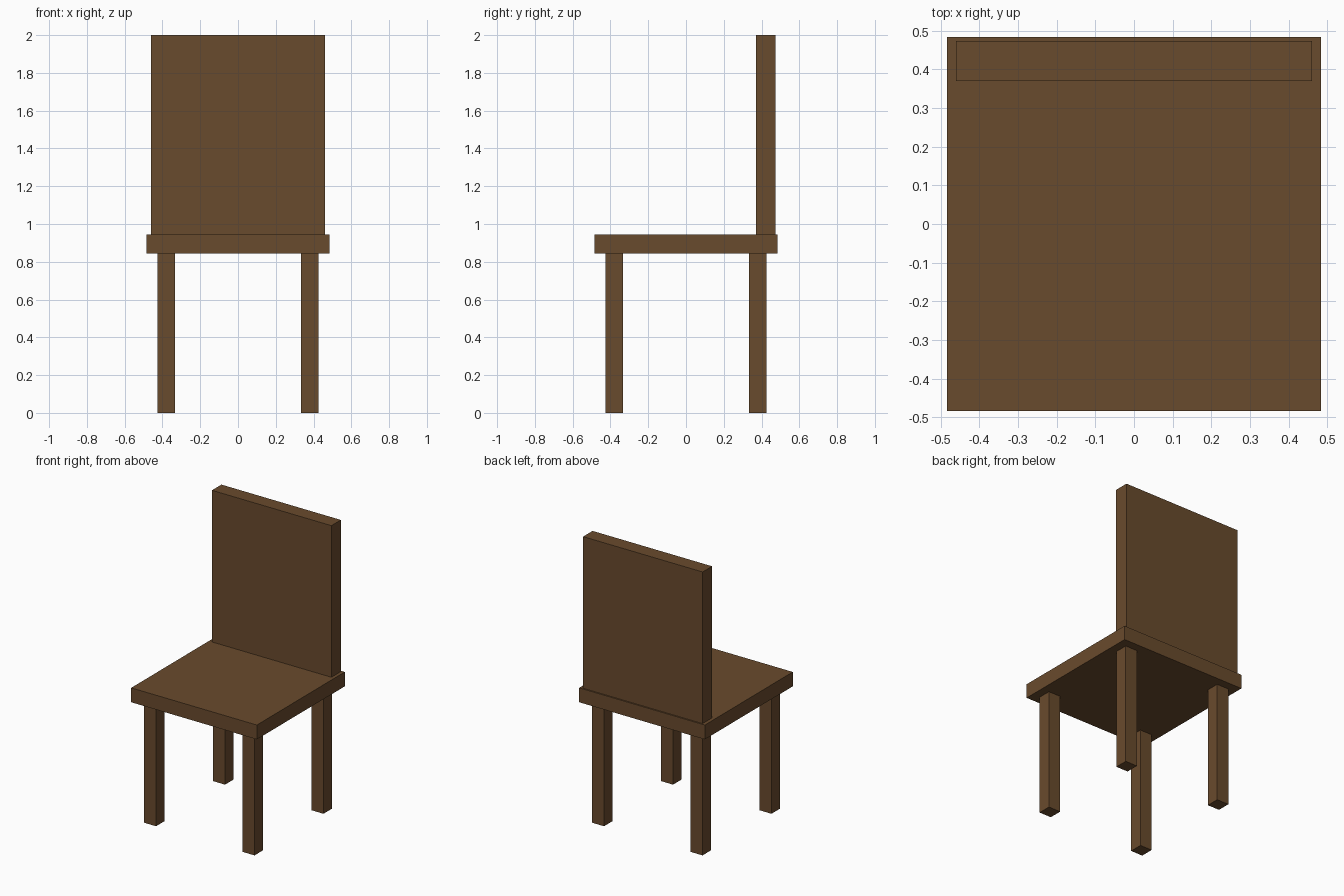
import bpy

# Remove the default object
cube = bpy.data.objects.get("Cube")
if cube:
    bpy.data.objects.remove(cube, do_unlink=True)

# Single brown wood colour
WOOD = (0.141, 0.069, 0.026, 1.0)
wood = bpy.data.materials.new("brown_wood")
wood.use_nodes = True
wood.diffuse_color = WOOD
wood.node_tree.nodes["Principled BSDF"].inputs["Base Color"].default_value = WOOD


def box(name, centre, size):
    """Add a sharp-edged wooden box with its scale applied."""
    bpy.ops.mesh.primitive_cube_add(size=1, location=centre)
    obj = bpy.context.object
    obj.name = name
    obj.scale = size
    bpy.ops.object.transform_apply(location=False, rotation=False, scale=True)
    obj.data.materials.append(wood)
    return obj


SEAT_BOTTOM, SEAT_TOP, TOP = 0.845, 0.945, 2.0
LEG_OFFSET, LEG_WIDTH = 0.379, 0.092

# Seat slab
box("seat", (0, 0, (SEAT_BOTTOM + SEAT_TOP) / 2),
    (0.967, 0.967, SEAT_TOP - SEAT_BOTTOM))

# Upright backrest panel near the rear edge
box("backrest", (0, 0.422, (SEAT_TOP + TOP) / 2),
    (0.92, 0.104, TOP - SEAT_TOP))

# Four square legs
for side, sx in (("right", -1), ("left", 1)):
    for end, sy in (("front", -1), ("back", 1)):
        box(f"{end}_{side}_leg",
            (sx * LEG_OFFSET, sy * LEG_OFFSET, SEAT_BOTTOM / 2),
            (LEG_WIDTH, LEG_WIDTH, SEAT_BOTTOM))
